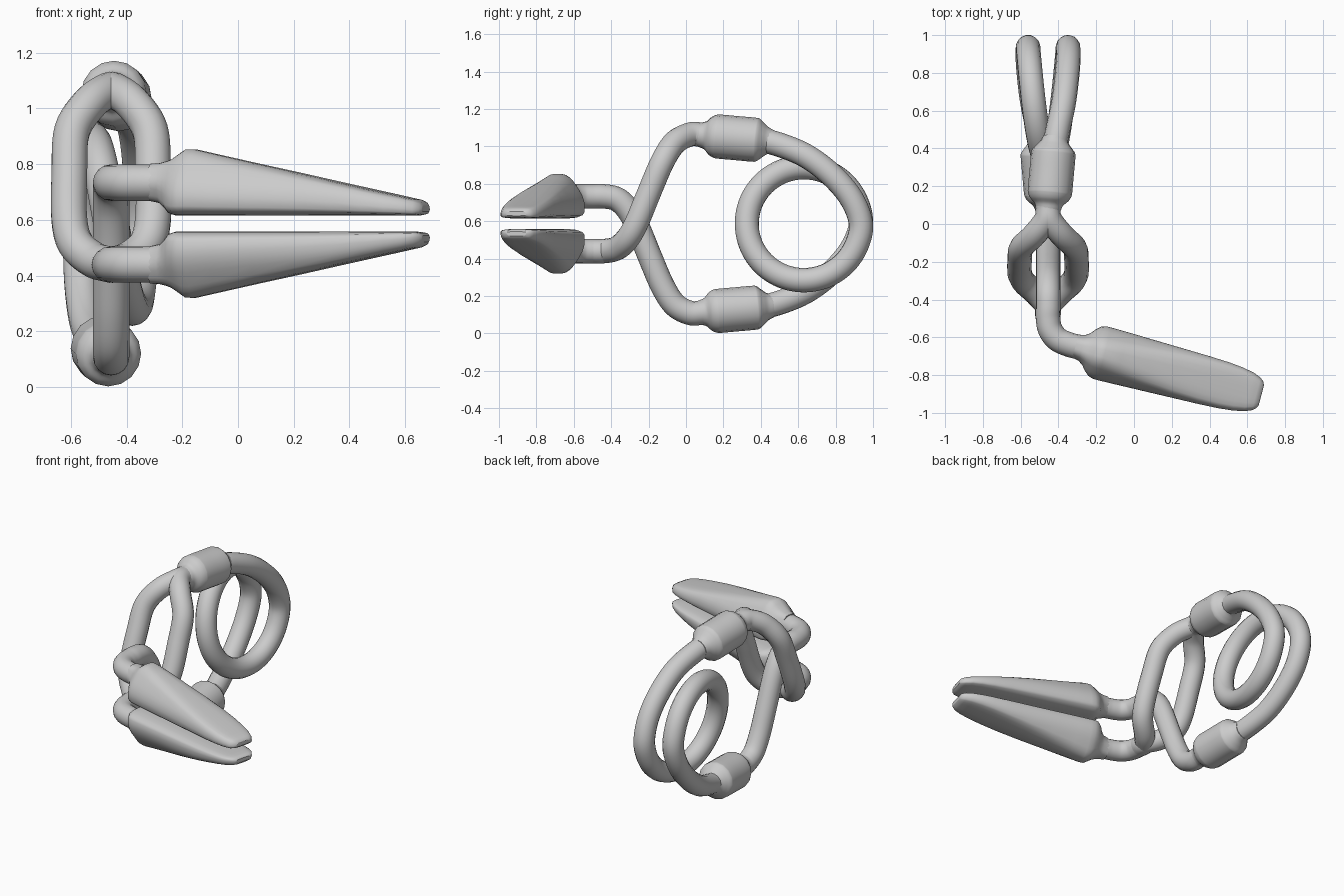
import bpy, bmesh
from math import cos, sin, pi, radians
from mathutils import Vector

if "Cube" in bpy.data.objects:
    bpy.data.objects.remove(bpy.data.objects["Cube"])

CX, CZ, R = -0.455, 0.5865, 0.065   # mirror centre in x and z, wire radius


def smooth_path(pts, n=6):
    """Catmull-Rom through 4D points (x, y, z, radius)."""
    p = [Vector(q) for q in pts]
    p = [2 * p[0] - p[1]] + p + [2 * p[-1] - p[-2]]
    out = []
    for a, b, c, d in zip(p, p[1:], p[2:], p[3:]):
        for i in range(n):
            t = i / n
            out.append(0.5 * (2 * b + (c - a) * t + (2 * a - 5 * b + 4 * c - d) * t * t
                              + (3 * b - a - 3 * c + d) * t ** 3))
    return out + [p[-2]]


def tube(name, pts):
    cu = bpy.data.curves.new(name, 'CURVE')
    cu.dimensions = '3D'
    cu.bevel_depth = 1.0
    cu.bevel_resolution = 6
    cu.use_fill_caps = True
    path = smooth_path(pts)
    sp = cu.splines.new('POLY')
    sp.points.add(len(path) - 1)
    for pt, q in zip(sp.points, path):
        pt.co = (q[0], q[1], q[2], 1)
        pt.radius = q[3]
    sp.use_smooth = True
    ob = bpy.data.objects.new(name, cu)
    bpy.context.collection.objects.link(ob)
    return ob


def flip(pts):
    """Half turn about the y axis through the middle of the clamp."""
    return [(2 * CX - x, y, 2 * CZ - z, r) for x, y, z, r in pts]


# Arm wires: (y, z, sideways spread of the split wire)
arm = [(0.14, 1.058, 0), (0.08, 1.063, 0), (0.02, 1.063, 0.012), (-0.06, 1.02, 0.075),
       (-0.125, 0.92, 0.14), (-0.19, 0.77, 0.15), (-0.26, 0.60, 0.15),
       (-0.31, 0.51, 0.125), (-0.37, 0.455, 0.06), (-0.44, 0.44, 0)]
# bend toward the jaw: (x, y)
bend = [(CX, -0.50), (CX + 0.012, -0.56), (CX + 0.05, -0.61),
        (CX + 0.11, -0.638), (-0.29, -0.652), (-0.24, -0.665)]
for side, label in ((-1, "left"), (1, "right")):
    tube("split_arm_" + label, [(CX + side * s, y, z, R) for y, z, s in arm]
         + [(x, y, 0.44, R) for x, y in bend])
tube("single_arm", [(CX, y, 2 * CZ - z, R) for y, z, s in arm]
     + [(x, y, 2 * CZ - 0.44, R) for x, y in bend])

# Collars
profile = [(0.05, 0.06), (0.08, 0.067), (0.105, 0.077), (0.13, 0.102), (0.155, 0.115),
           (0.18, 0.118), (0.27, 0.118), (0.36, 0.118), (0.385, 0.114),
           (0.41, 0.094), (0.435, 0.074), (0.465, 0.06)]
collar = [(CX + 0.09 * (y - 0.06), y, 1.063 - 0.09 * (y - 0.06), r) for y, r in profile]
tube("upper_collar", collar)
tube("lower_collar", flip(collar))

# Coil spring: incoming arc, one full turn, outgoing arc
arc = [(CX + s, y, z, R) for y, z, s in
       [(0.36, 1.038, 0.027), (0.48, 1.015, 0.048), (0.64, 0.95, 0.082),
        (0.78, 0.845, 0.10), (0.885, 0.72, 0.108)]]
turn = []
for i in range(17):
    t = 2 * pi * i / 16
    turn.append((CX + 0.106 * cos(t / 2), 0.63 + 0.305 * cos(t), CZ - 0.302 * sin(t), R))
tube("coil_spring", arc + turn + flip(arc)[::-1])


# Jaws: lofted rounded six-corner sections
# (distance, half width, z low, z high, bottom width, side height, top width)
stations = [(-0.15, 0.07, 0.667, 0.802, 0.5, 0.5, 0.5),
            (-0.115, 0.077, 0.660, 0.804, 0.6, 0.5, 0.5),
            (-0.09, 0.092, 0.640, 0.810, 0.8, 0.5, 0.5),
            (-0.07, 0.114, 0.622, 0.818, 0.95, 0.5, 0.45),
            (-0.045, 0.134, 0.615, 0.835, 1, 0.48, 0.4),
            (-0.02, 0.143, 0.615, 0.852, 1, 0.45, 0.38),
            (0.01, 0.144, 0.615, 0.853, 1, 0.45, 0.38),
            (0.10, 0.142, 0.615, 0.833, 1, 0.46, 0.46),
            (0.25, 0.138, 0.615, 0.800, 1, 0.5, 0.58),
            (0.40, 0.134, 0.615, 0.768, 1, 0.55, 0.7),
            (0.55, 0.130, 0.615, 0.735, 1, 0.6, 0.78),
            (0.66, 0.125, 0.615, 0.711, 1, 0.6, 0.8),
            (0.74, 0.117, 0.615, 0.694, 1, 0.6, 0.8),
            (0.80, 0.105, 0.615, 0.681, 1, 0.6, 0.8),
            (0.84, 0.090, 0.616, 0.673, 0.97, 0.5, 0.8),
            (0.86, 0.074, 0.620, 0.664, 0.95, 0.5, 0.8),
            (0.868, 0.055, 0.629, 0.652, 0.95, 0.5, 0.8)]


def round_corners(poly):
    for _ in range(2):
        poly = [a.lerp(b, f) for a, b in zip(poly, poly[1:] + poly[:1]) for f in (0.2, 0.8)]
    return poly


def jaw(name, upper):
    ang = radians(-14.8)
    u, v = Vector((cos(ang), sin(ang), 0)), Vector((-sin(ang), cos(ang), 0))
    base = Vector((-0.165, -0.685, 0))
    bm = bmesh.new()
    rings = []
    for s, w, lo, hi, b, a, p in stations:
        mid = lo + a * (hi - lo)
        sec = round_corners([Vector(c) for c in ((-b * w, lo), (b * w, lo), (w, mid),
                                                 (p * w, hi), (-p * w, hi), (-w, mid))])
        ring = []
        for q in sec:
            co = base + u * s + v * q.x
            co.z = q.y if upper else 2 * CZ - q.y
            ring.append(bm.verts.new(co))
        rings.append(ring)
    n = len(rings[0])
    for r0, r1 in zip(rings, rings[1:]):
        for i in range(n):
            j = (i + 1) % n
            bm.faces.new((r0[i], r0[j], r1[j], r1[i]))
    bm.faces.new(rings[0])
    bm.faces.new(rings[-1])
    bmesh.ops.recalc_face_normals(bm, faces=bm.faces)
    for f in bm.faces:
        f.smooth = len(f.verts) == 4
    me = bpy.data.meshes.new(name)
    bm.to_mesh(me)
    bm.free()
    bpy.context.collection.objects.link(bpy.data.objects.new(name, me))


jaw("upper_jaw", True)
jaw("lower_jaw", False)
